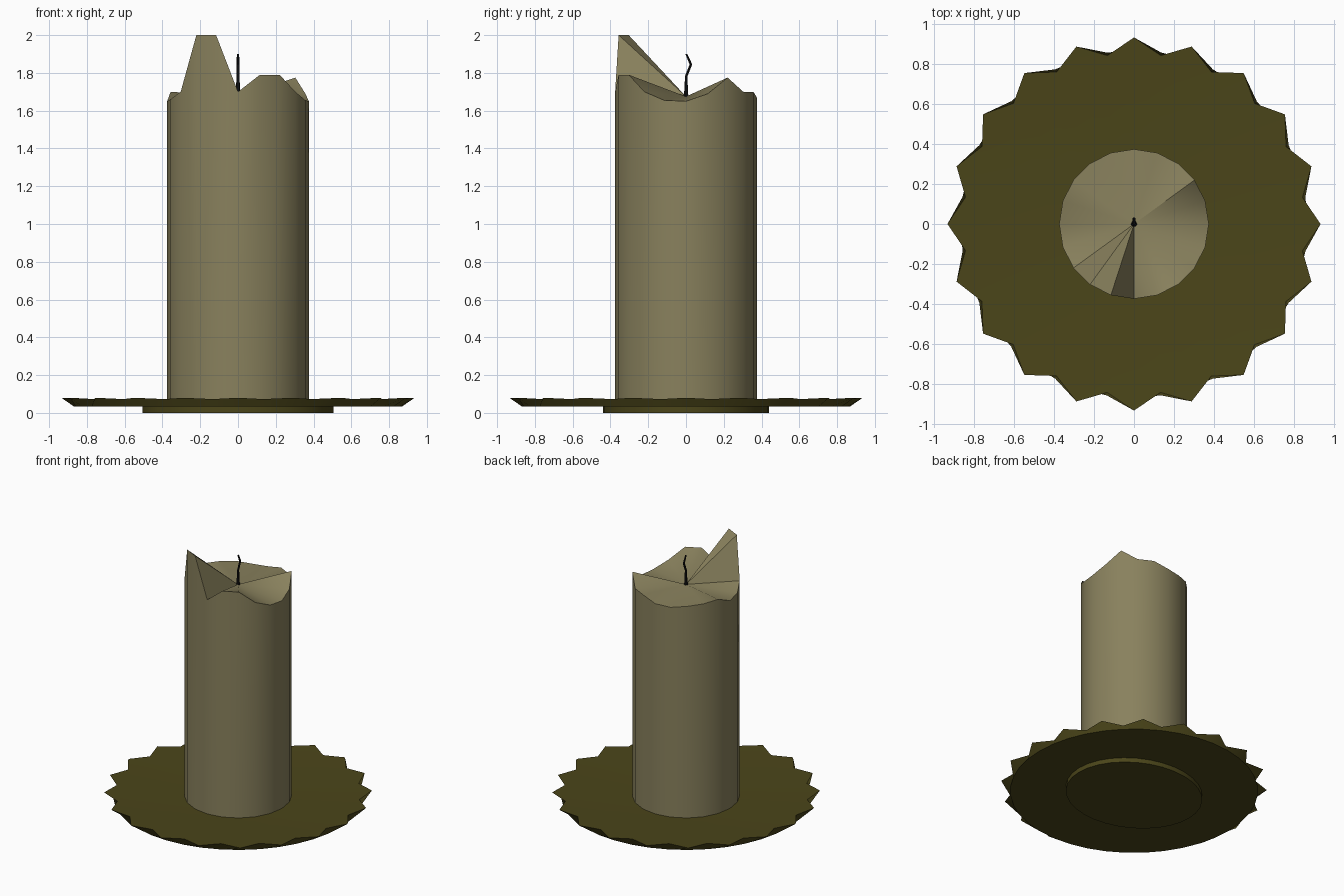
import bpy, bmesh
from math import cos, sin, pi, radians
from mathutils import Vector

if "Cube" in bpy.data.objects:
    bpy.data.objects.remove(bpy.data.objects["Cube"])

N = 20  # sides shared by candle and plate


def material(name, rgb):
    m = bpy.data.materials.new(name)
    m.diffuse_color = (*rgb, 1)
    m.use_nodes = True
    m.node_tree.nodes["Principled BSDF"].inputs["Base Color"].default_value = m.diffuse_color
    return m


def ring(bm, n, rx, ry, z, turn=0.0):
    return [bm.verts.new((rx * cos(2 * pi * i / n + turn), ry * sin(2 * pi * i / n + turn), z))
            for i in range(n)]


def bridge(bm, a, b):
    n = len(a)
    for i in range(n):
        j = (i + 1) % n
        bm.faces.new((a[i], a[j], b[j], b[i]))


def fan(bm, loop, tip):
    for i in range(len(loop)):
        bm.faces.new((loop[i], loop[(i + 1) % len(loop)], tip))


def finish(bm, name, mat, angle=35):
    bmesh.ops.recalc_face_normals(bm, faces=bm.faces)
    mesh = bpy.data.meshes.new(name)
    bm.to_mesh(mesh)
    bm.free()
    mesh.materials.append(mat)
    ob = bpy.data.objects.new(name, mesh)
    bpy.context.collection.objects.link(ob)
    bpy.ops.object.select_all(action='DESELECT')
    ob.select_set(True)
    bpy.context.view_layer.objects.active = ob
    bpy.ops.object.shade_smooth_by_angle(angle=radians(angle))
    return ob


wax = material("wax", (0.25, 0.22, 0.11))
brass = material("dark_brass", (0.07, 0.06, 0.01))
black = material("burnt_wick", (0.005, 0.005, 0.005))

# Candle: straight sides, melted rim heights, top fanned down to the wick
rim_z = [1.65, 1.69, 1.775, 1.70, 1.70, 1.67, 1.665, 1.68, 1.69, 1.70,
         1.65, 1.66, 1.70, 2.0, 2.0, 1.70, 1.79, 1.79, 1.70, 1.655]
bm = bmesh.new()
low = ring(bm, N, 0.375, 0.375, 0.04)
top = ring(bm, N, 0.375, 0.375, 0)
for v, z in zip(top, rim_z):
    v.co.z = z
bridge(bm, low, top)
fan(bm, top, bm.verts.new((0, 0, 1.675)))
bm.faces.new(low)
finish(bm, "candle", wax)

# Plate: shallow dish with a pointed, upturned rim
bm = bmesh.new()
under = ring(bm, 2 * N, 0.87, 0.87, 0.035)
star = ring(bm, 2 * N, 1, 1, 0)
for i, v in enumerate(star):
    r, z = (0.935, 0.08) if i % 2 == 0 else (0.855, 0.073)
    v.co = (v.co.x * r, v.co.y * r, z)
inner = ring(bm, 2 * N, 0.37, 0.37, 0.05)
bm.faces.new(under)
bridge(bm, under, star)
bridge(bm, star, inner)
bm.faces.new(inner)
finish(bm, "plate", brass)

# Foot: low oval disc under the plate
bm = bmesh.new()
a = ring(bm, 32, 0.505, 0.44, 0.0)
b = ring(bm, 32, 0.505, 0.44, 0.036)
bridge(bm, a, b)
bm.faces.new(a)
bm.faces.new(b)
finish(bm, "foot", brass)

# Wick: thin bent stem
bm = bmesh.new()
path = [(0, 1.665, 0.018), (0, 1.70, 0.011), (0.002, 1.785, 0.008),
        (0.026, 1.845, 0.008), (0.002, 1.90, 0.006)]
loops = []
for y, z, r in path:
    loop = ring(bm, 6, r, r, z)
    for v in loop:
        v.co += Vector((0, y, 0))
    loops.append(loop)
for p, q in zip(loops, loops[1:]):
    bridge(bm, p, q)
bm.faces.new(loops[0])
bm.faces.new(loops[-1])
finish(bm, "wick", black)
